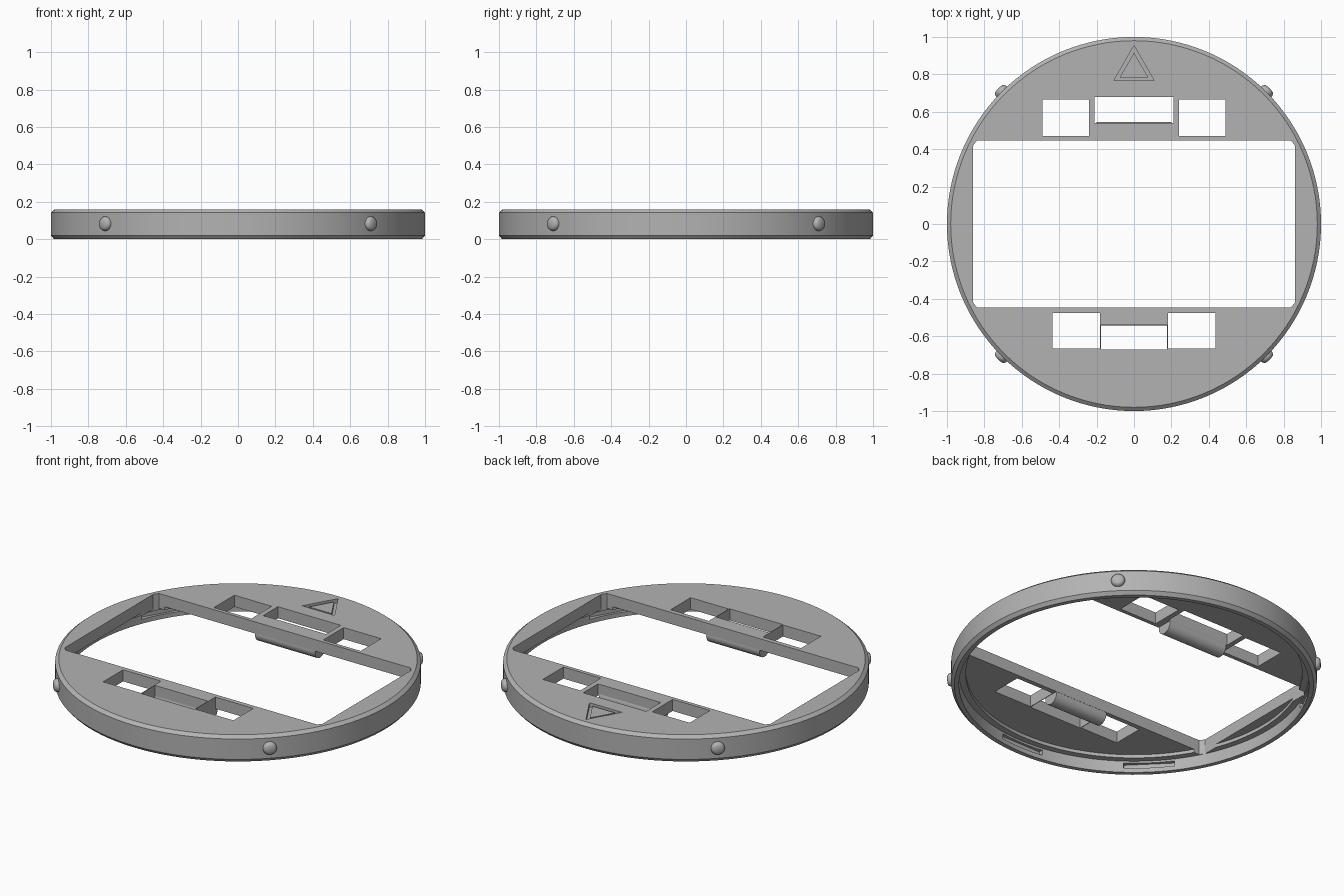
import bpy, bmesh, math
from mathutils import Matrix

cube = bpy.data.objects.get("Cube")
if cube:
    bpy.data.objects.remove(cube, do_unlink=True)

grey = bpy.data.materials.new("plain_grey")
grey.use_nodes = True
COLOUR = (0.45, 0.45, 0.45, 1)
grey.diffuse_color = COLOUR
grey.node_tree.nodes["Principled BSDF"].inputs["Base Color"].default_value = COLOUR

TOP, UNDER = 0.16, 0.09


def finish(name, bm):
    bmesh.ops.recalc_face_normals(bm, faces=bm.faces)
    mesh = bpy.data.meshes.new(name)
    bm.to_mesh(mesh)
    bm.free()
    mesh.materials.append(grey)
    ob = bpy.data.objects.new(name, mesh)
    bpy.context.collection.objects.link(ob)
    return ob


def lathe(name, profile, steps, matrix=Matrix()):
    """Spin a profile of (radius, height), starting and ending on the axis."""
    bm = bmesh.new()
    verts = [bm.verts.new((r, 0, z)) for r, z in profile]
    edges = [bm.edges.new(pair) for pair in zip(verts, verts[1:])]
    bmesh.ops.spin(bm, geom=verts + edges, axis=(0, 0, 1), cent=(0, 0, 0),
                   angle=math.tau, steps=steps)
    bmesh.ops.remove_doubles(bm, verts=bm.verts, dist=0.0001)
    bm.transform(matrix)
    return finish(name, bm)


def prism(name, outline, z0, z1):
    bm = bmesh.new()
    face = bm.faces.new([bm.verts.new((x, y, z0)) for x, y in outline])
    new = bmesh.ops.extrude_face_region(bm, geom=[face])["geom"]
    bmesh.ops.translate(bm, vec=(0, 0, z1 - z0),
                        verts=[v for v in new if isinstance(v, bmesh.types.BMVert)])
    return finish(name, bm)


def box(name, x0, x1, y0, y1, z0, z1):
    return prism(name, [(x0, y0), (x1, y0), (x1, y1), (x0, y1)], z0, z1)


def select_only(ob):
    bpy.ops.object.select_all(action="DESELECT")
    ob.select_set(True)
    bpy.context.view_layer.objects.active = ob


def cut(ob, cutter):
    cutter.hide_render = True
    mod = ob.modifiers.new("cut", "BOOLEAN")
    mod.operation, mod.solver, mod.object = "DIFFERENCE", "EXACT", cutter
    select_only(ob)
    bpy.ops.object.modifier_apply(modifier=mod.name)
    bpy.data.objects.remove(cutter, do_unlink=True)


# Round body: chamfered rim, hollow underside with an inner ledge
body = lathe("round_frame", [
    (0, TOP), (0.98, TOP), (1, 0.143), (1, 0.02), (0.983, 0), (0.957, 0),
    (0.957, 0.07), (0.92, 0.07), (0.92, UNDER), (0, UNDER)], 128)

# Main window with clipped corners
cut(body, prism("window_cutter", [
    (0.86, 0.42), (0.84, 0.447), (-0.84, 0.447), (-0.86, 0.42),
    (-0.86, -0.42), (-0.84, -0.447), (0.84, -0.447), (0.86, -0.42)], -0.1, 0.3))

# Rectangular openings behind and in front of the window
cut(body, box("back_middle_cutter", -0.21, 0.21, 0.54, 0.68, 0, 0.3))
cut(body, box("front_middle_cutter", -0.177, 0.177, -0.67, -0.54, 0, 0.3))
for s in (-1, 1):
    x0, x1 = sorted((s * 0.24, s * 0.49))
    cut(body, box("back_side_cutter", x0, x1, 0.47, 0.665, 0, 0.3))
    x0, x1 = sorted((s * 0.181, s * 0.435))
    cut(body, box("front_side_cutter", x0, x1, -0.665, -0.475, 0, 0.3))

# Shallow slots inside the rim
for angle in (45, 90, 150, 225, 270, 330):
    slot = box("slot_cutter", 0.9, 0.972, -0.14, 0.14, 0.027, 0.058)
    slot.data.transform(Matrix.Rotation(math.radians(angle), 4, "Z"))
    cut(body, slot)

# Engraved triangle with a raised centre


def triangle(half, low, high):
    return [(-half, low), (half, low), (0, high)]


cut(body, prism("triangle_cutter", triangle(0.108, 0.766, 0.954), 0.135, 0.3))
prism("triangle_centre", triangle(0.076, 0.784, 0.916), 0.13, 0.155)

select_only(body)
bpy.ops.object.shade_smooth_by_angle(angle=math.radians(12))

# Rounded bars under the two window edges
for name, y, half in (("back_bar", 0.497, 0.2), ("front_bar", -0.495, 0.178)):
    lay = Matrix.Translation((0, y, 0.08)) @ Matrix.Rotation(math.pi / 2, 4, "Y")
    bar = lathe(name, [(0, -half), (0.048, -half), (0.048, half), (0, half)], 32, lay)
    select_only(bar)
    bpy.ops.object.shade_smooth_by_angle(angle=math.radians(30))

# Four domed studs round the rim
for name, angle in (("back_left_stud", 45), ("back_right_stud", 135),
                    ("front_right_stud", 225), ("front_left_stud", 315)):
    out = (Matrix.Translation((0, 0, 0.083)) @ Matrix.Rotation(math.radians(angle), 4, "Z")
           @ Matrix.Rotation(math.pi / 2, 4, "Y"))
    stud = lathe(name, [(0, 0.975), (0.038, 0.975), (0.038, 1.008), (0.032, 1.019),
                        (0.022, 1.024), (0, 1.026)], 32, out)
    select_only(stud)
    bpy.ops.object.shade_smooth_by_angle(angle=math.radians(40))
